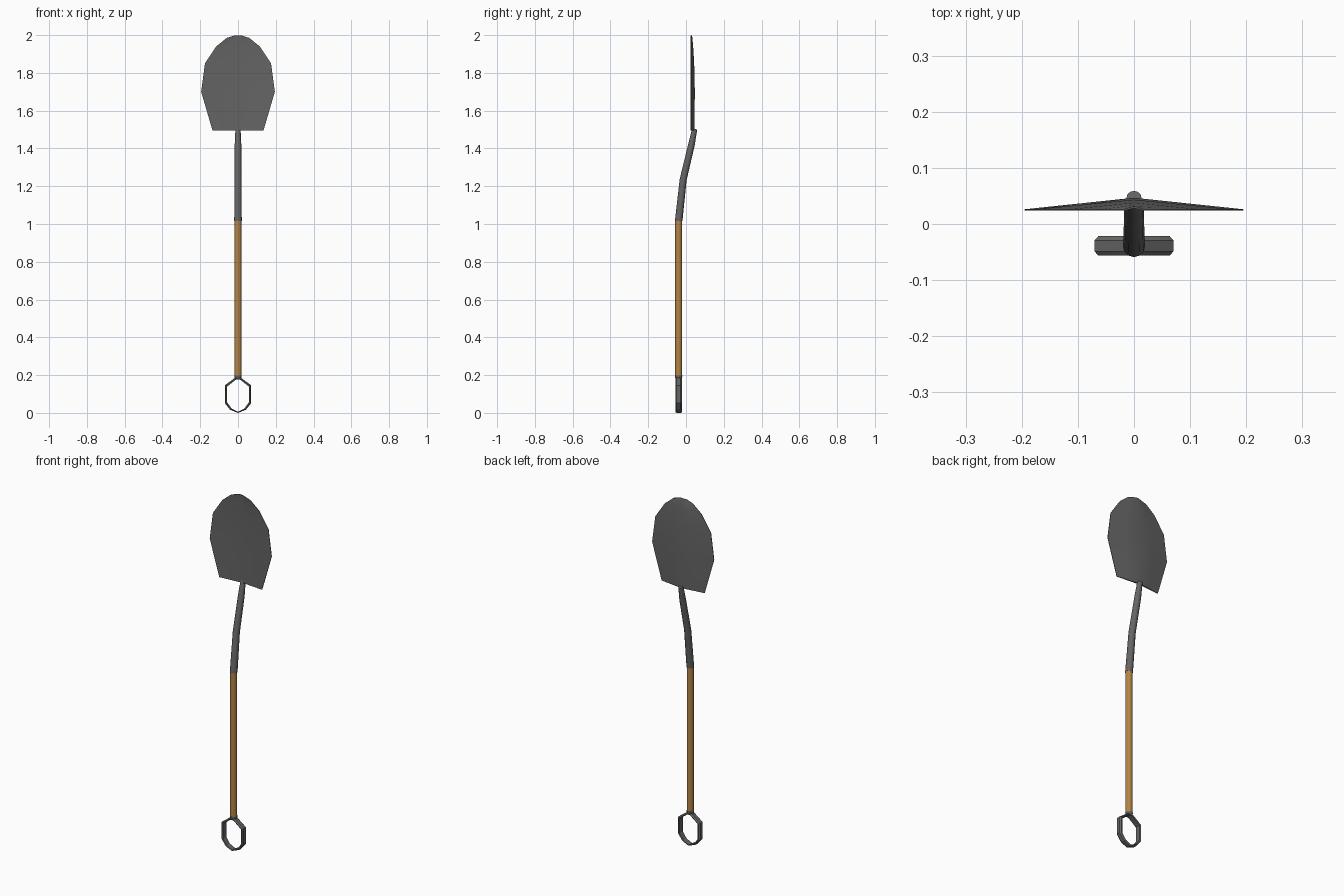
import bpy, bmesh, math
from mathutils import Vector

if "Cube" in bpy.data.objects:
    bpy.data.objects.remove(bpy.data.objects["Cube"])


def loft(name, rings, closed=False, color=None, angle=35):
    """Skin a list of equal-length point rings; cap the ends unless closed."""
    bm = bmesh.new()
    vs = [[bm.verts.new(p) for p in r] for r in rings]
    n = len(vs[0])
    pairs = list(zip(vs, vs[1:])) + ([(vs[-1], vs[0])] if closed else [])
    for a, b in pairs:
        for i in range(n):
            j = (i + 1) % n
            bm.faces.new((a[i], a[j], b[j], b[i]))
    if not closed:
        bm.faces.new(vs[0])
        bm.faces.new(vs[-1])
    bmesh.ops.recalc_face_normals(bm, faces=bm.faces)
    me = bpy.data.meshes.new(name)
    bm.to_mesh(me)
    bm.free()
    ob = bpy.data.objects.new(name, me)
    bpy.context.collection.objects.link(ob)
    if color:
        mat = bpy.data.materials.new(name)
        mat.diffuse_color = color
        mat.use_nodes = True
        mat.node_tree.nodes["Principled BSDF"].inputs["Base Color"].default_value = mat.diffuse_color
        me.materials.append(mat)
    bpy.ops.object.select_all(action='DESELECT')
    ob.select_set(True)
    bpy.context.view_layer.objects.active = ob
    bpy.ops.object.shade_smooth_by_angle(angle=math.radians(angle))
    return ob


def circle(y, z, r, tilt=0, n=12):
    """Horizontal ring at (0, y, z), tilted towards +y."""
    pts = []
    for i in range(n):
        a = 2 * math.pi * i / n
        s = r * math.sin(a)
        pts.append((r * math.cos(a), y + s * math.cos(tilt), z - s * math.sin(tilt)))
    return pts


METAL = (0.13, 0.13, 0.13, 1)
Y = -0.039

# wooden shaft
loft("shaft", [circle(Y, 0.195, 0.0185), circle(Y, 1.02, 0.0185)],
     color=(0.45, 0.23, 0.06, 1))

# bent steel socket
loft("socket", [circle(Y, 1.015, 0.020), circle(-0.015, 1.235, 0.0185, 0.17),
                circle(0.029, 1.42, 0.0175, 0.23), circle(0.046, 1.503, 0.0135, 0.23)],
     color=METAL)

# blade: half width, height, crest depth for each row
rows = [(0.135, 1.495, 0.040), (0.195, 1.70, 0.041), (0.175, 1.85, 0.038),
        (0.115, 1.94, 0.034), (0.06, 1.985, 0.031), (0.018, 1.999, 0.030)]
EDGE = 0.025
us = [-1, -0.5, 0, 0.5, 1]
rings = []
for w, z, crest in rows:
    ring = []
    for side, cols in ((-1, us), (1, us[::-1])):
        for u in cols:
            f = 1 - abs(u)
            thick = 0.0012 + 0.0045 * f * w / 0.19
            ring.append((u * w, EDGE + (crest - EDGE) * f + side * thick, z))
    rings.append(ring)
loft("blade", rings, color=METAL)

# grip collar
loft("grip_collar", [circle(Y, 0.178, 0.015), circle(Y, 0.185, 0.0185),
                     circle(Y, 0.198, 0.0195)], color=METAL)

# ring grip: outer and inner outlines of the right half, mirrored
outer = [(0, 0.188), (0.016, 0.186), (0.070, 0.146), (0.070, 0.052), (0.042, 0.017), (0, 0.0)]
inner = [(0, 0.179), (0.011, 0.176), (0.057, 0.140), (0.057, 0.056), (0.034, 0.023), (0, 0.006)]
half = list(zip(outer, inner))
full = half + [((-o[0], o[1]), (-i[0], i[1])) for o, i in half[-2:0:-1]]
grip = []
for o, i in full:
    o, i = Vector(o), Vector(i)
    m = o.lerp(i, 0.5)
    grip.append([(p.x, Y + d, p.y) for p, d in
                 ((o, -0.010), (m, -0.0175), (i, -0.015),
                  (i, 0.015), (m, 0.0175), (o, 0.010))])
loft("ring_grip", grip, closed=True, color=METAL, angle=25)
